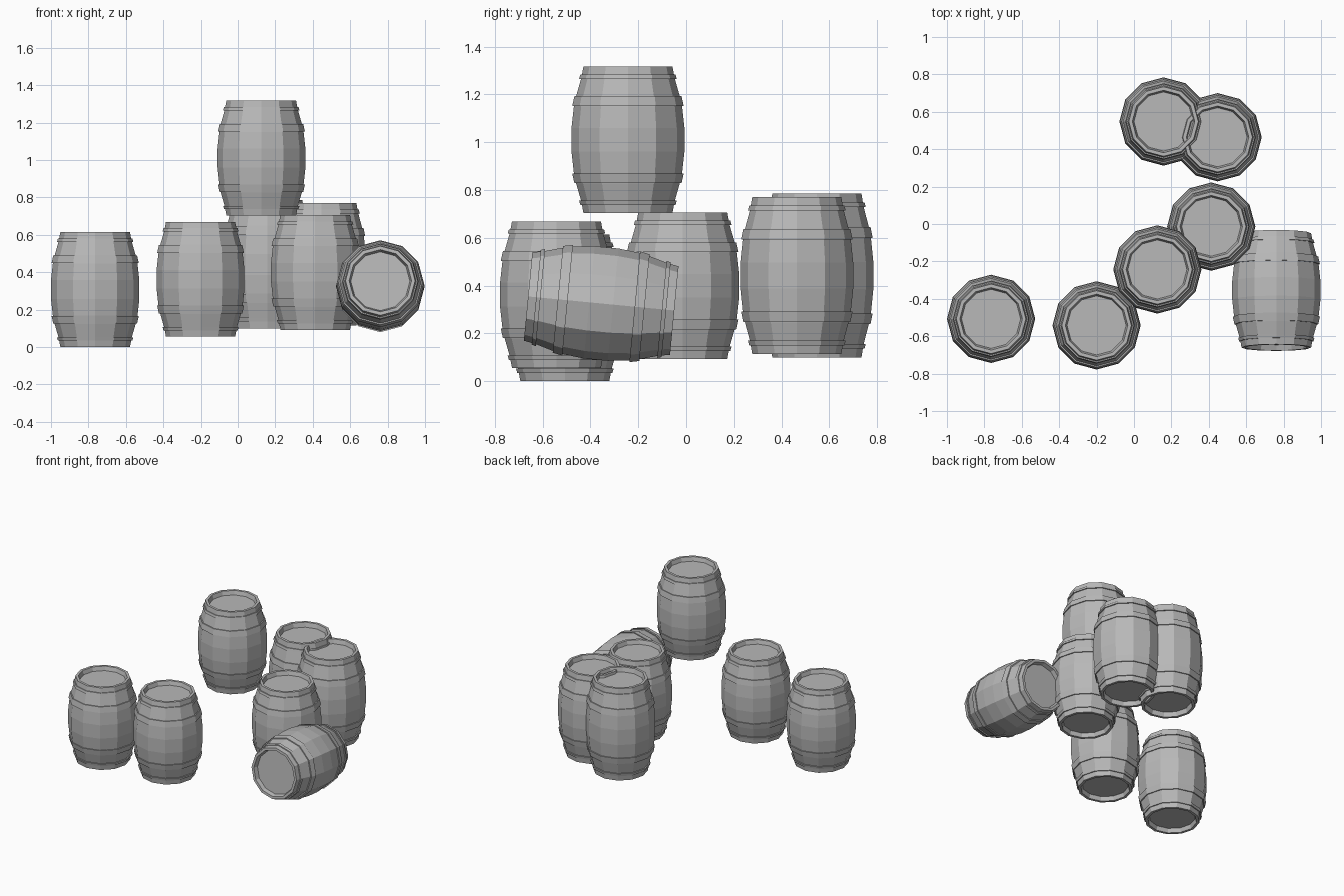
import bpy
import bmesh
from math import cos, sin, tau, radians

cube = bpy.data.objects.get("Cube")
if cube:
    bpy.data.objects.remove(cube, do_unlink=True)

SIDES = 12
HALF = 0.307      # half height of a barrel

grey = bpy.data.materials.new("plain_grey")
grey.use_nodes = True
grey.diffuse_color = (0.48, 0.48, 0.48, 1)
grey.node_tree.nodes["Principled BSDF"].inputs["Base Color"].default_value = (0.48, 0.48, 0.48, 1)


def lathe(bm, profile, closed=False, capped=False):
    """Revolve (radius, height) points about z with flat facets."""
    rings = [[bm.verts.new((r * cos(tau * i / SIDES), r * sin(tau * i / SIDES), z))
              for i in range(SIDES)] for r, z in profile]
    pairs = list(zip(rings, rings[1:]))
    if closed:
        pairs.append((rings[-1], rings[0]))
    for a, b in pairs:
        for i in range(SIDES):
            j = (i + 1) % SIDES
            bm.faces.new((a[i], a[j], b[j], b[i]))
    if capped:
        bm.faces.new(rings[0])
        bm.faces.new(rings[-1])


def finish(bm, name):
    bmesh.ops.recalc_face_normals(bm, faces=bm.faces)
    mesh = bpy.data.meshes.new(name)
    bm.to_mesh(mesh)
    bm.free()
    mesh.materials.append(grey)
    return mesh


# Staves: bulging wall, flat rim and recessed lid, mirrored top to bottom
upper = [(0.236, 0.05), (0.226, 0.14), (0.216, 0.185), (0.195, 0.258),
         (0.186, HALF), (0.167, HALF), (0.158, HALF - 0.03)]
body = bmesh.new()
lathe(body, [(r, -z) for r, z in reversed(upper)] + upper, capped=True)
body_mesh = finish(body, "barrel_staves")

# Hoops: two bands on each half
hoops = bmesh.new()
for side in (1, -1):
    for low, high, r_low, r_high in ((0.141, 0.182, 0.233, 0.224),
                                     (0.255, 0.273, 0.204, 0.199)):
        lathe(hoops, [(r_low - 0.02, side * low), (r_low, side * low),
                      (r_high, side * high), (r_high - 0.02, side * high)], closed=True)
hoop_mesh = finish(hoops, "barrel_hoops")

# Each barrel: name, centre, height scale, tilt about x
barrels = [
    ("left_end_barrel", (-0.764, -0.507, HALF), 1, 0),
    ("front_barrel", (-0.2, -0.542, 0.362), 1, 0),
    ("raised_barrel", (0.125, -0.243, 1.01), 1, 0),
    ("middle_barrel", (0.413, -0.014, 0.399), 1, 0),
    ("back_barrel", (0.158, 0.548, 0.442), 1.12, 0),
    ("back_side_barrel", (0.447, 0.464, 0.442), 1.07, 0),
    ("lying_barrel", (0.761, -0.355, 0.325), 1, 84.5),
]
for name, centre, stretch, tilt in barrels:
    for part, mesh in (("staves", body_mesh), ("hoops", hoop_mesh)):
        ob = bpy.data.objects.new(f"{name}_{part}", mesh)
        ob.location = centre
        ob.scale.z = stretch
        ob.rotation_euler.x = radians(tilt)
        bpy.context.collection.objects.link(ob)
